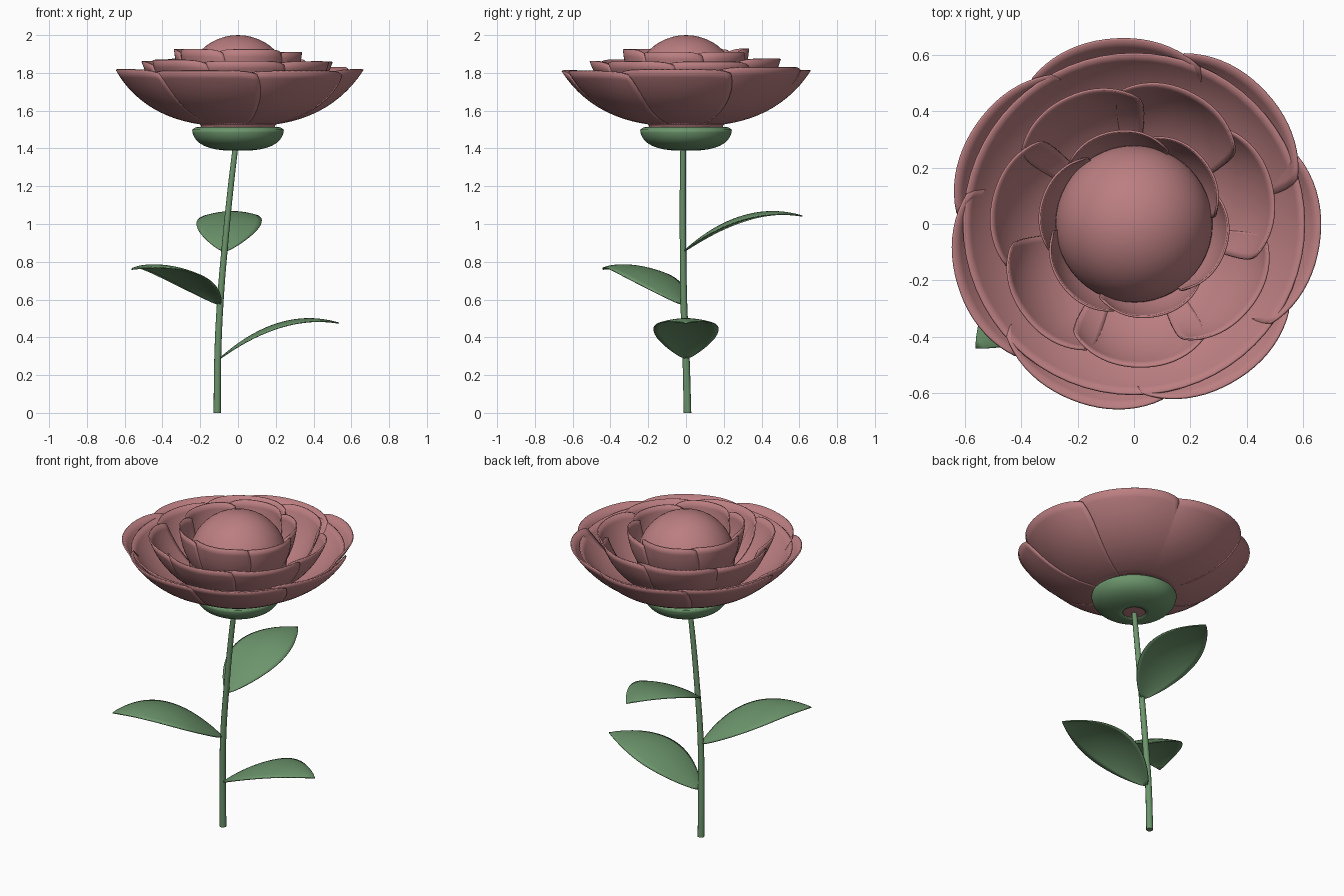
import bpy, bmesh, math, random
from mathutils import Vector

if "Cube" in bpy.data.objects:
    bpy.data.objects.remove(bpy.data.objects["Cube"])

random.seed(4)


def material(name, rgb):
    m = bpy.data.materials.new(name)
    m.diffuse_color = (*rgb, 1)
    m.use_nodes = True
    m.node_tree.nodes["Principled BSDF"].inputs["Base Color"].default_value = m.diffuse_color
    return m


PINK = material("dusty_pink", (0.50, 0.21, 0.22))
GREEN = material("leaf_green", (0.15, 0.30, 0.15))


def grid_object(name, fn, nu, nv, mat, thickness=0.0, wrap=False):
    """Surface from fn(u, v) with u, v in 0..1; wrap closes it around u."""
    bm = bmesh.new()
    cols = nu if wrap else nu + 1
    rows = [[bm.verts.new(fn(i / nu, j / nv)) for i in range(cols)]
            for j in range(nv + 1)]
    for j in range(nv):
        for i in range(nu):
            k = (i + 1) % cols
            bm.faces.new((rows[j][i], rows[j][k], rows[j + 1][k], rows[j + 1][i]))
    bmesh.ops.remove_doubles(bm, verts=bm.verts, dist=1e-5)
    bmesh.ops.recalc_face_normals(bm, faces=bm.faces)
    me = bpy.data.meshes.new(name)
    bm.to_mesh(me)
    bm.free()
    ob = bpy.data.objects.new(name, me)
    bpy.context.collection.objects.link(ob)
    me.materials.append(mat)
    if thickness:
        mod = ob.modifiers.new("thickness", 'SOLIDIFY')
        mod.thickness = thickness
        mod.offset = 0
    for o in bpy.context.selected_objects:
        o.select_set(False)
    ob.select_set(True)
    bpy.context.view_layer.objects.active = ob
    bpy.ops.object.shade_smooth_by_angle(angle=math.radians(40))
    return ob


def bezier(p, t):
    a, b, c = (Vector(q) for q in p)
    return a * (1 - t) ** 2 + b * 2 * t * (1 - t) + c * t * t


def lathe(name, profile, mat, thickness=0.0, steps=12, seg=64):
    """Turn a quadratic curve of (radius, height) around z."""
    def fn(u, v):
        r, z = bezier(profile, v)
        a = 2 * math.pi * u
        return (r * math.cos(a), r * math.sin(a), z)
    return grid_object(name, fn, seg, steps, mat, thickness, wrap=True)


def petal_ring(name, count, start, half, profile, lobe, lean):
    """Overlapping petals, one side tucked under the next petal."""
    for n in range(count):
        mid = math.radians(start + 360 * n / count)
        lift = random.uniform(-0.012, 0.012)

        def fn(u, v):
            s = 2 * u - 1
            r, z = bezier(profile, v)
            r += v * (lean * s - lobe * abs(s) ** 2.4)
            z += v * v * (lift - 0.02 * abs(s) ** 6)
            # rounded upper corners
            a = mid + math.radians(half) * s * (1 - 0.12 * v ** 6)
            return (r * math.cos(a), r * math.sin(a), z)
        grid_object(f"{name}_{n + 1}", fn, 20, 12, PINK, 0.008)


# petals, outside to inside
petal_ring("outer_petal", 7, 96, 33,
           ((0.19, 1.53), (0.50, 1.57), (0.66, 1.82)), 0.045, 0.014)
petal_ring("middle_petal", 7, 66, 33,
           ((0.17, 1.55), (0.42, 1.62), (0.507, 1.868)), 0.045, 0.014)
petal_ring("inner_petal", 6, 42, 38,
           ((0.15, 1.60), (0.31, 1.68), (0.335, 1.918)), 0.03, 0.012)

# bowl and neck that carry the petals
lathe("petal_bowl", ((0.19, 1.54), (0.47, 1.59), (0.605, 1.79)), PINK, 0.008)
lathe("flower_neck", ((0.18, 1.48), (0.195, 1.52), (0.205, 1.56)), PINK, 0.006, 4)

# bud in the centre
bpy.ops.mesh.primitive_uv_sphere_add(segments=48, ring_count=24, radius=0.28,
                                     location=(0, 0, 1.72))
bud = bpy.context.object
bud.name = "centre_bud"
bud.data.materials.append(PINK)
bpy.ops.object.shade_smooth()

# green cup under the flower, with a pink plug around the stem
lathe("sepal_cup", ((0.065, 1.392), (0.235, 1.405), (0.24, 1.50)), GREEN, 0.006)
lathe("sepal_cup_lip", ((0.24, 1.50), (0.235, 1.515), (0.19, 1.515)), GREEN, 0, 4)
lathe("cup_plug", ((0.0, 1.395), (0.04, 1.395), (0.075, 1.398)), PINK, 0, 3)

# stem: tapered tube along a gentle curve
PATH = [(-0.11, 0.008, 0), (-0.107, 0.0, 0.3), (-0.093, -0.012, 0.6),
        (-0.068, -0.016, 0.9), (-0.038, -0.017, 1.2), (-0.012, -0.015, 1.42)]
curve = bpy.data.curves.new("stem_path", 'CURVE')
curve.dimensions = '3D'
curve.bevel_depth = 0.02
curve.bevel_resolution = 3
curve.use_fill_caps = True
spline = curve.splines.new('BEZIER')
spline.bezier_points.add(len(PATH) - 1)
for k, (bp, co) in enumerate(zip(spline.bezier_points, PATH)):
    bp.co = co
    bp.radius = 1 - 0.25 * k / (len(PATH) - 1)
    bp.handle_left_type = bp.handle_right_type = 'AUTO'
stem = bpy.data.objects.new("stem", curve)
curve.materials.append(GREEN)
bpy.context.collection.objects.link(stem)


def leaf(name, base, azimuth):
    """Arching leaf with a rounded blade and slightly drooping edges."""
    ca, sa = math.cos(math.radians(azimuth)), math.sin(math.radians(azimuth))

    def fn(u, v):
        s = 2 * u - 1
        shape = max(math.sin(math.pi * v ** 0.88), 0) ** 0.9
        along, side = 0.635 * v, 0.172 * shape * s
        z = 0.57 * v - 0.38 * v * v - 0.025 * shape * s * s
        return (base[0] + along * ca - side * sa,
                base[1] + along * sa + side * ca, base[2] + z)
    grid_object(name, fn, 12, 24, GREEN, 0.006)


# leaves spiral up the stem
leaf("lower_leaf", (-0.100, 0.0, 0.285), 0)
leaf("middle_leaf", (-0.095, -0.012, 0.57), 222.5)
leaf("upper_leaf", (-0.072, -0.016, 0.852), 85)
